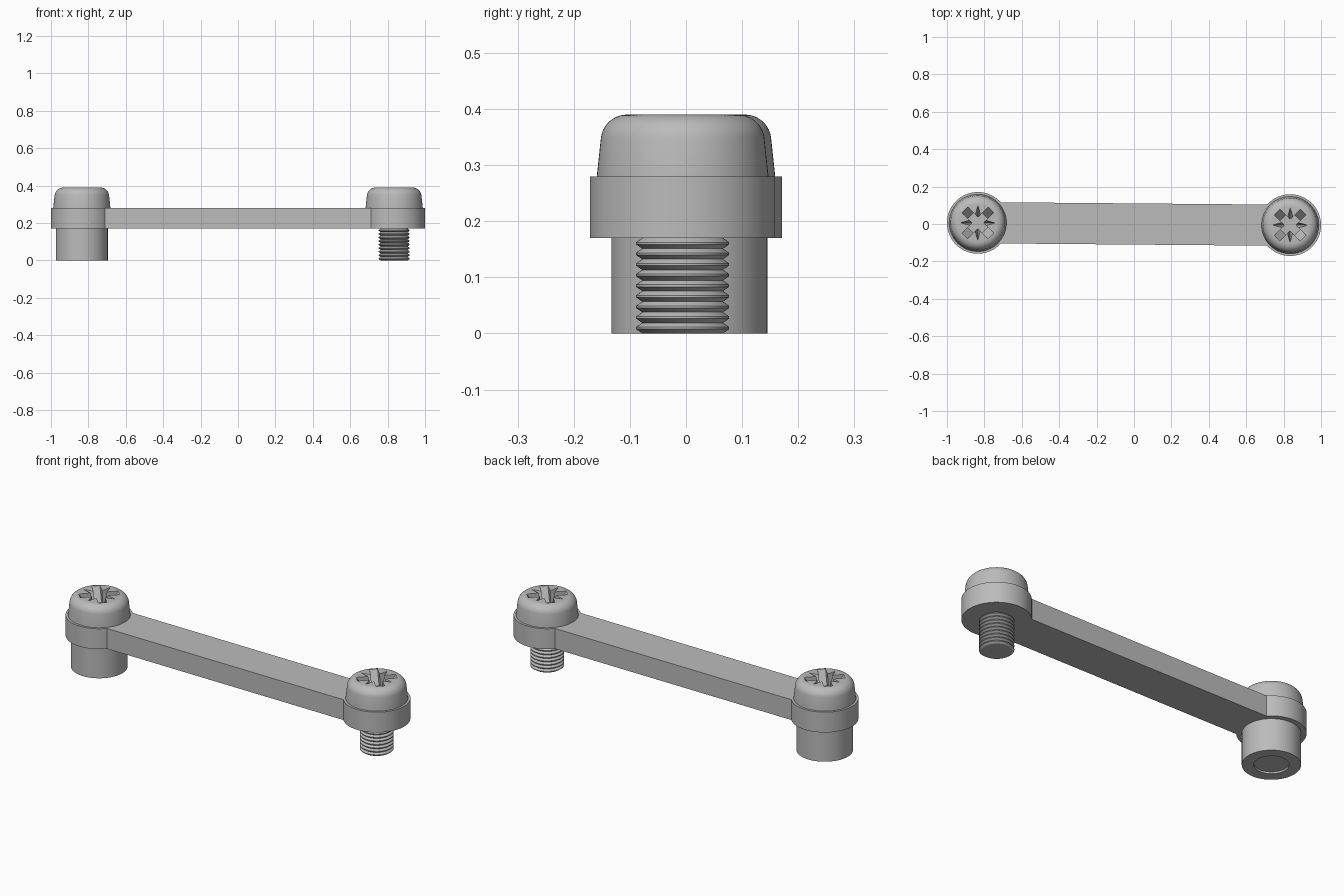
import bpy, bmesh, math
from mathutils import Matrix, Vector

cube = bpy.data.objects.get("Cube")
if cube:
    bpy.data.objects.remove(cube, do_unlink=True)

steel = bpy.data.materials.new("grey steel")
steel.use_nodes = True
GREY = (0.5, 0.5, 0.5, 1)
steel.diffuse_color = GREY
steel.node_tree.nodes["Principled BSDF"].inputs["Base Color"].default_value = GREY

LEFT = Vector((0.835, -0.006, 0))
RIGHT = Vector((-0.835, 0.006, 0))
LOW, HIGH, TOP = 0.17, 0.28, 0.39      # plate underside, plate top, screw top
SEGMENTS = 64


def finish(name, bm, angle=30):
    """Turn a bmesh into a grey object, smooth except at sharp edges."""
    bmesh.ops.recalc_face_normals(bm, faces=bm.faces)
    mesh = bpy.data.meshes.new(name)
    bm.to_mesh(mesh)
    bm.free()
    mesh.materials.append(steel)
    obj = bpy.data.objects.new(name, mesh)
    bpy.context.collection.objects.link(obj)
    shade(obj, angle)
    return obj


def shade(obj, angle):
    bpy.ops.object.select_all(action='DESELECT')
    obj.select_set(True)
    bpy.context.view_layer.objects.active = obj
    bpy.ops.object.shade_smooth_by_angle(angle=math.radians(angle))


def lathe(name, profile, centre, angle=30):
    """Revolve (radius, height) points; ends on the axis close the solid."""
    bm = bmesh.new()
    verts = [bm.verts.new((r, 0, z)) for r, z in profile]
    edges = [bm.edges.new(pair) for pair in zip(verts, verts[1:])]
    bmesh.ops.spin(bm, geom=verts + edges, axis=(0, 0, 1), cent=(0, 0, 0),
                   angle=math.tau, steps=SEGMENTS)
    bmesh.ops.remove_doubles(bm, verts=bm.verts, dist=1e-5)
    bmesh.ops.translate(bm, verts=bm.verts, vec=centre)
    return finish(name, bm, angle)


def loft(name, bottom, top, z0, z1, centre):
    """Solid between two outlines with the same number of points."""
    bm = bmesh.new()
    low = [bm.verts.new((x, y, z0)) for x, y in bottom]
    high = [bm.verts.new((x, y, z1)) for x, y in top]
    bm.faces.new(low)
    bm.faces.new(high)
    for i in range(len(low)):
        j = (i + 1) % len(low)
        bm.faces.new((low[i], low[j], high[j], high[i]))
    bmesh.ops.translate(bm, verts=bm.verts, vec=centre)
    return finish(name, bm)


def arm_outline(length, width, turn):
    spin = Matrix.Rotation(turn, 2)
    return [spin @ Vector((sx * length, sy * width))
            for sx, sy in ((1, -1), (1, 1), (-1, 1), (-1, -1))]


def star_outline(tip, valley):
    return [Vector((math.cos(a), math.sin(a))) * (valley if i % 2 else tip)
            for i, a in enumerate(k * math.pi / 4 for k in range(8))]


def screw_head(name, centre):
    # Domed head with a tapering side
    profile = [(0, HIGH - 0.01), (0.153, HIGH - 0.01), (0.153, HIGH)]
    corner = 0.047
    for i in range(11):
        a = math.radians(8 + 8.2 * i)
        profile.append((0.099 + corner * math.cos(a),
                        TOP - corner + corner * math.sin(a)))
    profile.append((0, TOP))
    head = lathe(name, profile, centre)

    # Cross recess with sloped ends and four pointed notches between the arms
    floor, over = TOP - 0.07, TOP + 0.01
    cutters = [loft("arm_cutter", arm_outline(0.055, 0.021, t),
                    arm_outline(0.105, 0.021, t), floor, over, centre)
               for t in (math.pi / 4, -math.pi / 4)]
    cutters.append(loft("notch_cutter", star_outline(0.036, 0.02),
                        star_outline(0.1, 0.03), floor, over, centre))
    for cutter in cutters:
        cutter.hide_render = True
        mod = head.modifiers.new("recess", 'BOOLEAN')
        mod.operation, mod.solver, mod.object = 'DIFFERENCE', 'EXACT', cutter
        bpy.context.view_layer.objects.active = head
        bpy.ops.object.modifier_apply(modifier=mod.name)
        bpy.data.objects.remove(cutter, do_unlink=True)
    shade(head, 30)


# Link plate: straight bar with a round eye at each end
radius, half = 0.165, 0.11
start = math.asin(half / radius)
outline = []
for centre, facing in ((LEFT, 0), (RIGHT, math.pi)):
    sweep = math.pi - start
    for i in range(49):
        a = facing - sweep + 2 * sweep * i / 48
        outline.append((centre.x + radius * math.cos(a),
                        centre.y + radius * math.sin(a)))
loft("link_plate", outline, outline, LOW, HIGH, Vector((0, 0, 0)))

# Screw heads on both eyes
screw_head("left_screw_head", LEFT)
screw_head("right_screw_head", RIGHT)

# Threaded shank under the left eye
teeth = 9
pitch = LOW / teeth
thread = [(0, 0), (0.072, 0)]
for i in range(teeth):
    thread += [(0.083, (i + 0.4) * pitch), (0.083, (i + 0.6) * pitch),
               (0.072, (i + 1) * pitch)]
thread += [(0.072, LOW + 0.01), (0, LOW + 0.01)]
lathe("threaded_shank", thread, LEFT, 20)

# Sleeve under the right eye, with the screw end set just inside
lathe("sleeve", [(0, 0.01), (0.083, 0.01), (0.083, 0), (0.139, 0),
                 (0.139, LOW + 0.01), (0, LOW + 0.01)], RIGHT)
